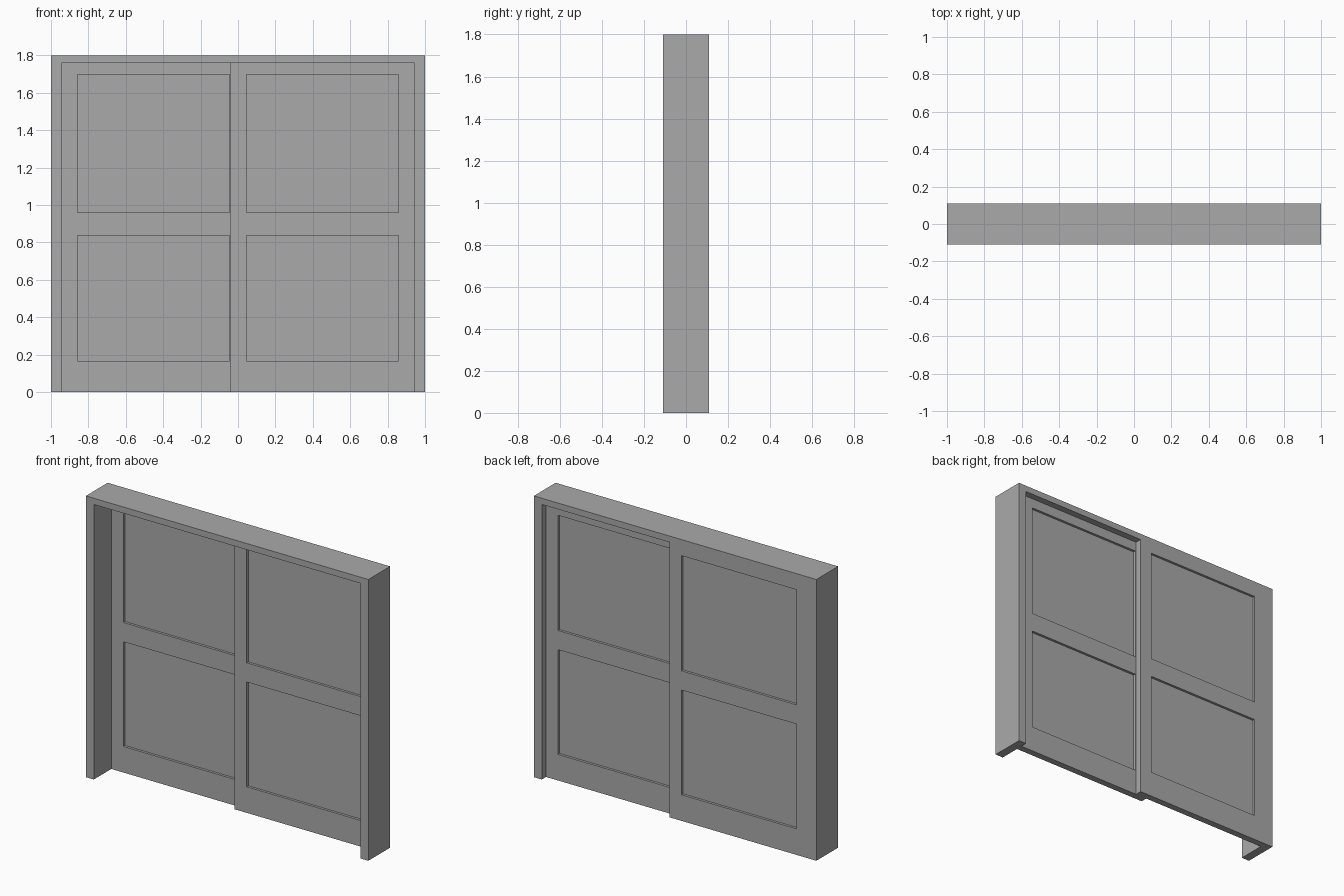
import bpy, bmesh
from mathutils import Vector

if "Cube" in bpy.data.objects:
    bpy.data.objects.remove(bpy.data.objects["Cube"])

HALF_W, HEIGHT, HALF_D = 1.0, 1.8, 0.11
JAMB, HEAD = 0.056, 0.04
INNER_X, INNER_Z = HALF_W - JAMB, HEIGHT - HEAD
OVERLAP = 0.04                     # how far each door passes the centre
STILE, RECESS = 0.085, 0.016
DOOR_THICK = 0.043

grey = bpy.data.materials.new("plain grey")
grey.use_nodes = True
colour = (0.4, 0.4, 0.4, 1)
grey.diffuse_color = colour
bsdf = next(n for n in grey.node_tree.nodes if n.type == 'BSDF_PRINCIPLED')
bsdf.inputs["Base Color"].default_value = colour


def finish(bm, name):
    bmesh.ops.recalc_face_normals(bm, faces=bm.faces)
    mesh = bpy.data.meshes.new(name)
    bm.to_mesh(mesh)
    bm.free()
    mesh.materials.append(grey)
    obj = bpy.data.objects.new(name, mesh)
    bpy.context.collection.objects.link(obj)
    return obj


def door(name, x0, x1, y0):
    """Slab with two recessed panels on both faces."""
    bm = bmesh.new()
    bmesh.ops.create_cube(bm, size=1)
    size = Vector((x1 - x0, DOOR_THICK, INNER_Z))
    bmesh.ops.scale(bm, vec=size, verts=bm.verts)
    bmesh.ops.translate(bm, vec=Vector((x0, y0, 0)) + size / 2, verts=bm.verts)

    # cut along the stiles and rails
    left, right = x0 + STILE, x1 - STILE
    panels = [(0.167, 0.837), (0.96, 1.697)]
    cuts = [((x, 0, 0), (1, 0, 0)) for x in (left, right)]
    cuts += [((0, 0, z), (0, 0, 1)) for pair in panels for z in pair]
    for co, no in cuts:
        bmesh.ops.bisect_plane(bm, geom=bm.verts[:] + bm.edges[:] + bm.faces[:],
                               plane_co=co, plane_no=no)

    # sink the panels
    bm.normal_update()
    sunk = []
    for f in bm.faces:
        c = f.calc_center_median()
        if abs(f.normal.y) > 0.9 and left < c.x < right:
            if any(a < c.z < b for a, b in panels):
                sunk.append(f)
    bmesh.ops.inset_individual(bm, faces=sunk, thickness=0, depth=-RECESS)
    return finish(bm, name)


# Surround: two jambs and a head, open at the floor
bm = bmesh.new()
outline = [(-HALF_W, 0), (-INNER_X, 0), (-INNER_X, INNER_Z), (INNER_X, INNER_Z),
           (INNER_X, 0), (HALF_W, 0), (HALF_W, HEIGHT), (-HALF_W, HEIGHT)]
face = bm.faces.new([bm.verts.new((x, -HALF_D, z)) for x, z in outline])
ext = bmesh.ops.extrude_face_region(bm, geom=[face])
moved = [v for v in ext["geom"] if isinstance(v, bmesh.types.BMVert)]
bmesh.ops.translate(bm, vec=(0, 2 * HALF_D, 0), verts=moved)
finish(bm, "door_frame")

# Sliding doors on neighbouring tracks, the rear one flush with the back
door("rear_sliding_door", -INNER_X, OVERLAP, HALF_D - DOOR_THICK)
door("front_sliding_door", -OVERLAP, INNER_X, HALF_D - 2 * DOOR_THICK)
